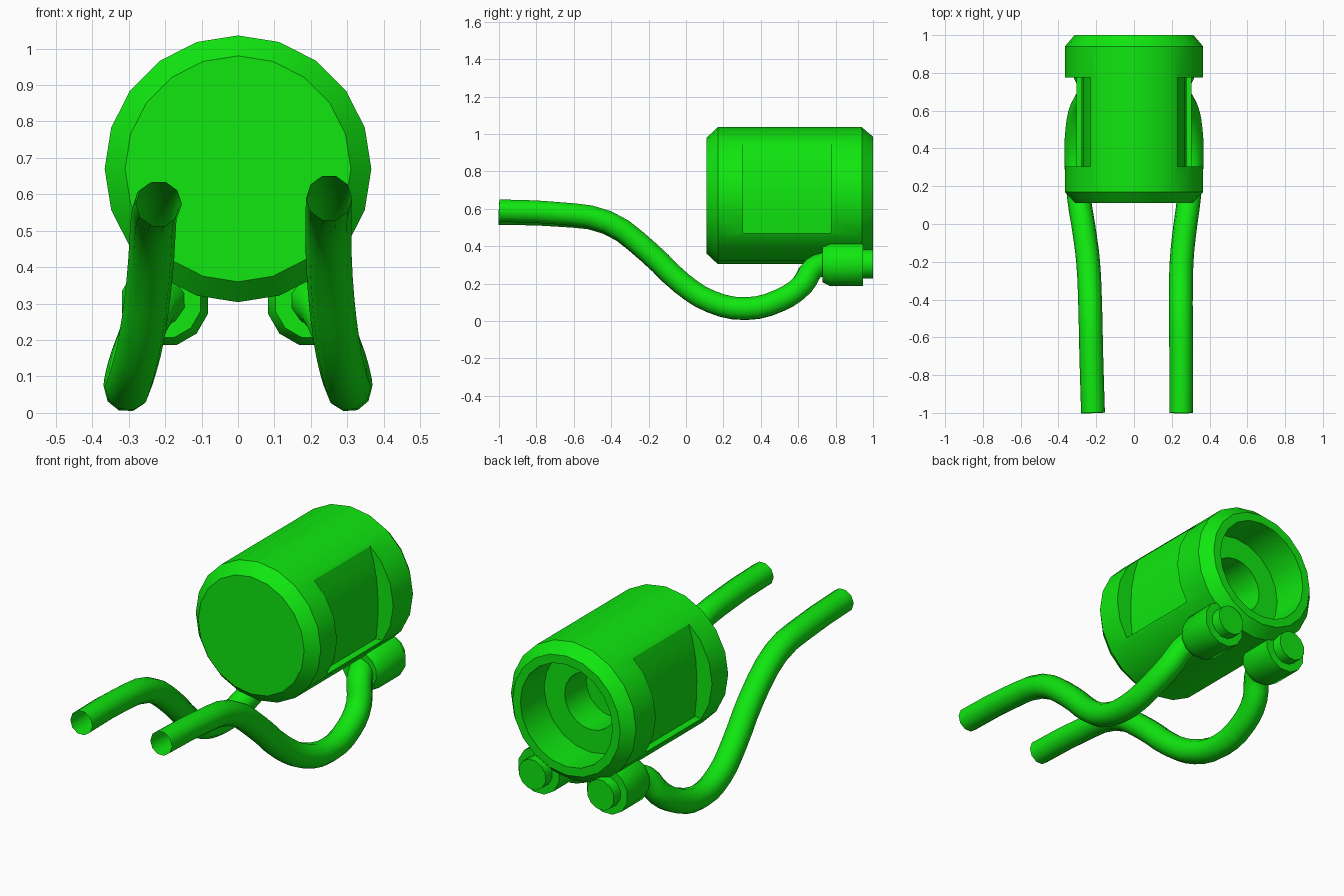
import bpy, bmesh, math
from mathutils import Vector

cube = bpy.data.objects.get("Cube")
if cube:
    bpy.data.objects.remove(cube)

green = bpy.data.materials.new("bright green")
green.use_nodes = True
COLOUR = (0.005, 0.8, 0.005, 1)
green.diffuse_color = COLOUR
green.node_tree.nodes["Principled BSDF"].inputs["Base Color"].default_value = COLOUR


def add_mesh(name, bm):
    bmesh.ops.recalc_face_normals(bm, faces=bm.faces[:])
    mesh = bpy.data.meshes.new(name)
    bm.to_mesh(mesh)
    bm.free()
    mesh.materials.append(green)
    obj = bpy.data.objects.new(name, mesh)
    bpy.context.collection.objects.link(obj)
    return obj


def select(obj):
    bpy.ops.object.select_all(action='DESELECT')
    obj.select_set(True)
    bpy.context.view_layer.objects.active = obj


def smooth(obj, degrees=25):
    select(obj)
    bpy.ops.object.shade_smooth_by_angle(angle=math.radians(degrees))


def turned(name, profile, sides, x, z, phase=0.0):
    """Closed solid turned about an axis along y from (radius, y) pairs."""
    bm = bmesh.new()
    rings = []
    for r, y in profile:
        angles = [math.tau * i / sides + phase for i in range(sides)]
        rings.append([bm.verts.new((x + r * math.sin(a), y, z + r * math.cos(a)))
                      for a in angles])
    for a, b in zip(rings, rings[1:]):
        for i in range(sides):
            j = (i + 1) % sides
            bm.faces.new((a[i], a[j], b[j], b[i]))
    bm.faces.new(rings[0])
    bm.faces.new(rings[-1])
    return add_mesh(name, bm)


def prism(name, outline, y0, y1):
    """Extrude an (x, z) outline along y."""
    bm = bmesh.new()
    face = bm.faces.new([bm.verts.new((x, y0, z)) for x, z in outline])
    ext = bmesh.ops.extrude_face_region(bm, geom=[face])
    moved = [v for v in ext["geom"] if isinstance(v, bmesh.types.BMVert)]
    bmesh.ops.translate(bm, verts=moved, vec=Vector((0, y1 - y0, 0)))
    return add_mesh(name, bm)


# Drum with chamfered ends and a stepped socket in the back
drum = turned("drum", [(0.31, 0.11), (0.366, 0.17), (0.366, 0.94), (0.315, 1.0),
                       (0.27, 1.0), (0.27, 0.8), (0.15, 0.8), (0.15, 0.62)],
              20, 0, 0.67)

# Side recesses
recess = [(0.5, 0.95), (0.228, 0.95), (0.25, 0.88), (0.27, 0.78),
          (0.277, 0.67), (0.275, 0.57), (0.265, 0.47), (0.5, 0.47)]
for side, word in ((1, "left"), (-1, "right")):
    cutter = prism(word + "_recess_cutter", [(side * x, z) for x, z in recess], 0.305, 0.775)
    cutter.hide_render = True
    mod = drum.modifiers.new("recess", 'BOOLEAN')
    mod.operation = 'DIFFERENCE'
    mod.solver = 'EXACT'
    mod.object = cutter
    select(drum)
    bpy.ops.object.modifier_apply(modifier=mod.name)
    bpy.data.objects.remove(cutter)
smooth(drum)

# Cable path: distance from the middle, y, z
path = [(0.25, -1, 0.59), (0.25, -0.7, 0.577), (0.248, -0.42, 0.53),
        (0.252, -0.2, 0.37), (0.27, -0.02, 0.2), (0.29, 0.13, 0.105),
        (0.305, 0.32, 0.066), (0.3, 0.5, 0.11), (0.275, 0.62, 0.19),
        (0.235, 0.68, 0.28), (0.2, 0.76, 0.31)]

for side, word in ((1, "left"), (-1, "right")):
    # Plug with a smaller stub behind
    plug = turned(word + "_plug", [(0.1, 0.73), (0.122, 0.77), (0.122, 0.945),
                                   (0.08, 0.945), (0.08, 1.0)],
                  12, side * 0.2, 0.304, math.pi / 12)
    smooth(plug, 32)

    # Open-ended cable; the right one leans slightly inward and lower at the front
    curve = bpy.data.curves.new(word + "_cable", 'CURVE')
    curve.dimensions = '3D'
    curve.bevel_depth = 0.063
    curve.bevel_resolution = 3
    curve.resolution_u = 3
    spline = curve.splines.new('BEZIER')
    spline.bezier_points.add(len(path) - 1)
    for point, (x, y, z) in zip(spline.bezier_points, path):
        lean = max(0, 0.1 - y) if side < 0 else 0
        point.co = (side * (x - 0.03 * lean), y, z - 0.015 * lean)
        point.handle_left_type = point.handle_right_type = 'AUTO'
    curve.materials.append(green)
    cable = bpy.data.objects.new(word + "_cable", curve)
    bpy.context.collection.objects.link(cable)
    select(cable)
    bpy.ops.object.convert(target='MESH')
    smooth(bpy.context.view_layer.objects.active, 50)
